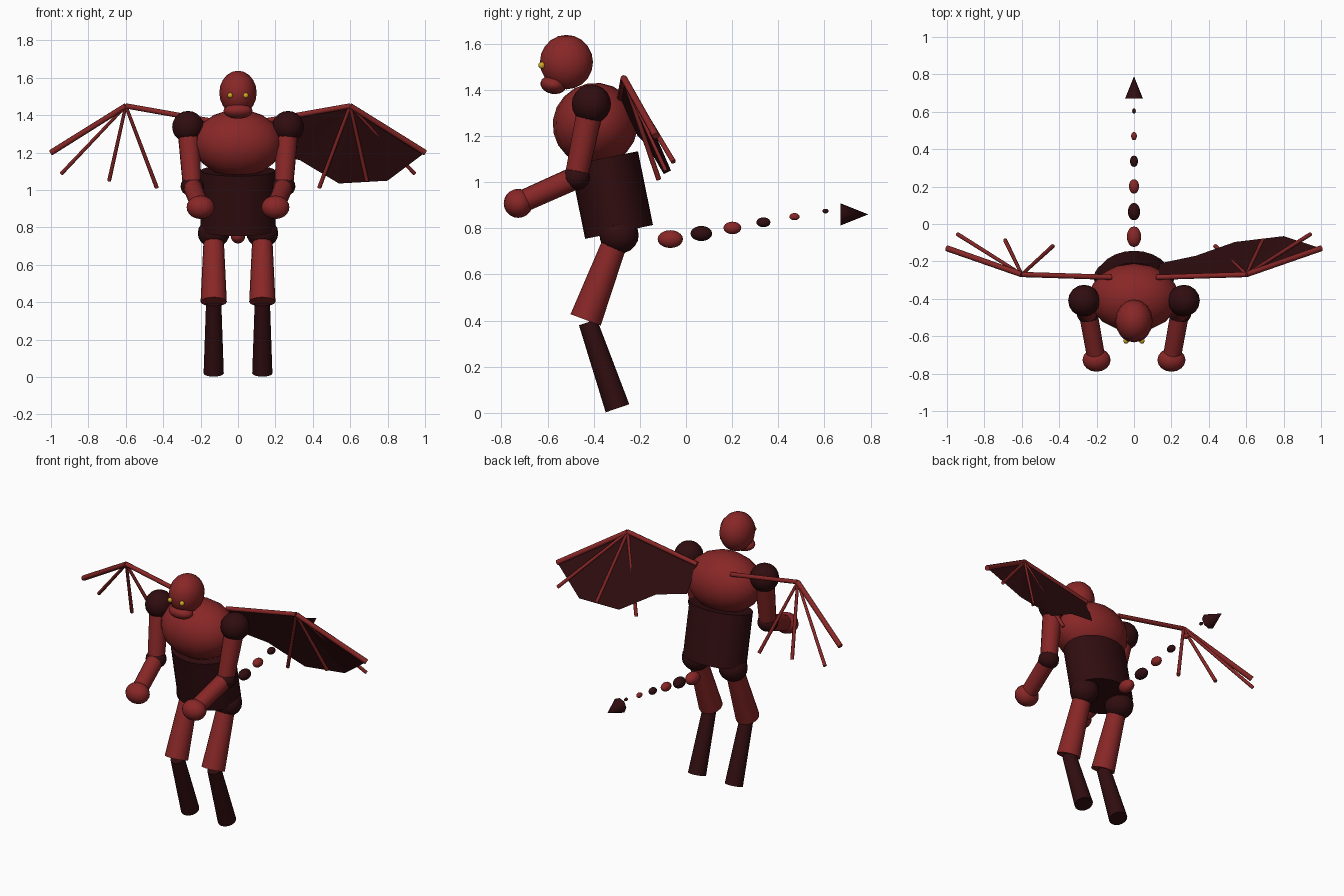
import bpy
from math import radians
from mathutils import Vector

cube = bpy.data.objects.get("Cube")
if cube:
    bpy.data.objects.remove(cube)


def material(name, rgb):
    m = bpy.data.materials.new(name)
    m.use_nodes = True
    m.diffuse_color = (*rgb, 1)
    bsdf = m.node_tree.nodes["Principled BSDF"]
    bsdf.inputs["Base Color"].default_value = (*rgb, 1)
    bsdf.inputs["Roughness"].default_value = 0.8
    return m


RED = material("red skin", (0.25, 0.02, 0.02))
DARK = material("dark red skin", (0.03, 0.004, 0.005))
GOLD = material("gold", (0.65, 0.4, 0.02))


def finish(name, mat):
    ob = bpy.context.object
    ob.name = name
    ob.data.materials.append(mat)
    bpy.ops.object.shade_smooth_by_angle(angle=radians(50))
    return ob


def ball(name, mat, loc, size, tilt=0, segments=16, rings=10):
    bpy.ops.mesh.primitive_uv_sphere_add(segments=segments, ring_count=rings, radius=1,
                                         location=loc, rotation=(radians(tilt), 0, 0))
    bpy.context.object.scale = size
    return finish(name, mat)


def limb(name, mat, start, end, r1, r2, sides=16):
    a, b = Vector(start), Vector(end)
    bpy.ops.mesh.primitive_cone_add(vertices=sides, radius1=r1, radius2=r2,
                                    depth=(b - a).length, location=(a + b) / 2,
                                    rotation=(b - a).to_track_quat("Z", "Y").to_euler())
    return finish(name, mat)


# Torso, leaning forward
LEAN = 11.5
ball("chest", RED, (0, -0.393, 1.25), (0.24, 0.185, 0.18), LEAN)
abdomen = limb("abdomen", DARK, (0, -0.29, 0.784), (0, -0.355, 1.104), 1, 1, 24)
abdomen.rotation_euler = (radians(LEAN), 0, 0)
abdomen.scale = (0.2, 0.15, 1)

# Head, jaw and eyes
ball("head", RED, (0, -0.518, 1.52), (0.1, 0.115, 0.118))
ball("jaw", RED, (0, -0.575, 1.422), (0.078, 0.056, 0.04), -10)

for side, s in (("left", 1), ("right", -1)):
    ball(side + "_eye", GOLD, (s * 0.042, -0.625, 1.506), (0.015,) * 3, 0, 10, 6)

    # Arm
    shoulder, elbow, hand = (s * 0.267, -0.41, 1.338), (s * 0.245, -0.476, 1.02), (s * 0.2, -0.727, 0.908)
    ball(side + "_shoulder", DARK, shoulder, (0.085,) * 3)
    limb(side + "_upper_arm", RED, shoulder, elbow, 0.058, 0.05)
    ball(side + "_elbow", DARK, elbow, (0.062, 0.06, 0.055))
    limb(side + "_forearm", RED, elbow, hand, 0.05, 0.048)
    ball(side + "_hand", RED, hand, (0.075, 0.063, 0.063))

    # Leg
    x = s * 0.13
    ball(side + "_hip", DARK, (x, -0.29, 0.77), (0.085, 0.085, 0.08))
    limb(side + "_thigh", RED, (x, -0.3, 0.76), (x, -0.435, 0.403), 0.053, 0.07)
    limb(side + "_shin", DARK, (x, -0.425, 0.393), (x, -0.297, 0.02), 0.041, 0.054)

    # Wing bones and fingers
    root, wrist, tip = (s * 0.12, -0.285, 1.365), (s * 0.6, -0.27, 1.45), (s * 1.0, -0.13, 1.2)
    limb(side + "_wing_arm", RED, root, wrist, 0.014, 0.014, 8)
    limb(side + "_wing_outer_bone", RED, wrist, tip, 0.015, 0.016, 8)
    for i in range(3):
        end = (s * (0.944 - 0.255 * i), -0.054 - 0.032 * i, 1.088 - 0.038 * i)
        limb(f"{side}_wing_finger_{i + 1}", RED, wrist, end, 0.009, 0.011, 8)

# Membrane, present on the left wing only
outline = [(0.12, -0.285, 1.365), (1.0, -0.13, 1.2), (0.8, -0.065, 1.05),
           (0.54, -0.096, 1.035), (0.33, -0.17, 1.16), (0.14, -0.21, 1.2)]
mesh = bpy.data.meshes.new("wing_membrane")
fan = [(0, i, i + 1) for i in range(2, 6)]
mesh.from_pydata([(0.6, -0.27, 1.45)] + outline, [], fan + [(0, 6, 1)])
mesh.materials.append(DARK)
bpy.context.collection.objects.link(bpy.data.objects.new("wing_membrane", mesh))

# Tail beads shrinking to a pointed tip
for i in range(6):
    length = 0.055 - 0.0082 * i
    ball(f"tail_bead_{i + 1}", DARK if i % 2 else RED, (0, -0.068 + 0.1345 * i, 0.753 + 0.0243 * i),
         (length * 0.7, length, length * 0.7))
limb("tail_tip", DARK, (0, 0.67, 0.86), (0, 0.79, 0.86), 0.048, 0, 8)
